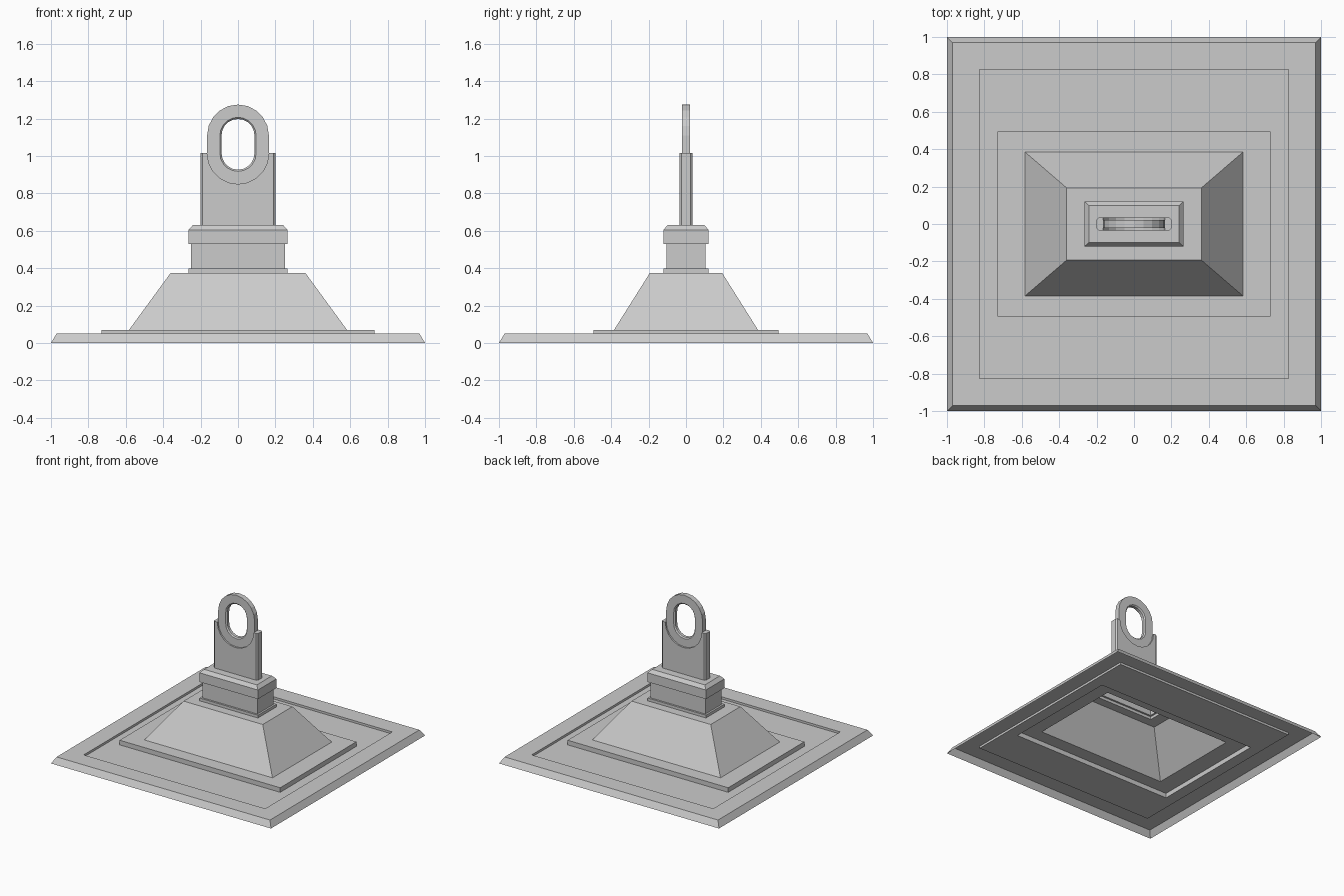
import bpy, bmesh, math

if "Cube" in bpy.data.objects:
    bpy.data.objects.remove(bpy.data.objects["Cube"])


def finish(name, bm, recalc=True):
    if recalc:
        bmesh.ops.recalc_face_normals(bm, faces=bm.faces[:])
    mesh = bpy.data.meshes.new(name)
    bm.to_mesh(mesh)
    bm.free()
    ob = bpy.data.objects.new(name, mesh)
    bpy.context.collection.objects.link(ob)
    return ob


def bridge(bm, a, b):
    n = len(a)
    for i in range(n):
        j = (i + 1) % n
        bm.faces.new((a[i], a[j], b[j], b[i]))


def rect_shell(name, levels):
    """Stack of rectangles (half x, half y, z), open below, capped on top."""
    bm = bmesh.new()
    loops = [[bm.verts.new((sx * hx, sy * hy, z))
              for sx, sy in ((-1, -1), (1, -1), (1, 1), (-1, 1))]
             for hx, hy, z in levels]
    for a, b in zip(loops, loops[1:]):
        bridge(bm, a, b)
    bm.faces.new(loops[-1])
    return finish(name, bm, recalc=False)


def arc(r, zc, start, end, n):
    return [(r * math.cos(t), zc + r * math.sin(t))
            for t in (math.radians(start + (end - start) * i / n) for i in range(n + 1))]


SEG = 10
Z_LOW, Z_HIGH, R_EYE = 1.015, 1.11, 0.165

# Hollow base: bevelled rim, sunken panel, raised step, sloped body, collared neck
rect_shell("base_and_neck", [
    (1.0, 1.0, 0.0), (0.97, 0.97, 0.05),
    (0.825, 0.825, 0.05), (0.825, 0.825, 0.032),
    (0.73, 0.495, 0.032), (0.73, 0.495, 0.07),
    (0.583, 0.385, 0.07), (0.36, 0.193, 0.375),
    (0.265, 0.12, 0.375), (0.265, 0.12, 0.398),
    (0.25, 0.105, 0.398), (0.25, 0.105, 0.53),
    (0.265, 0.12, 0.53), (0.265, 0.12, 0.605),
    (0.24, 0.098, 0.632),
])

# Upright tab with a U-shaped seat for the eye and bevelled outer edges
bm = bmesh.new()
profile = [(-0.2, 0.62), (0.2, 0.62), (0.2, Z_LOW)]
profile += arc(R_EYE, Z_LOW, 0, -180, SEG) + [(-0.2, Z_LOW)]
front = [bm.verts.new((x, -0.034, z)) for x, z in profile]
back = [bm.verts.new((x, 0.034, z)) for x, z in profile]
bm.faces.new(front)
bm.faces.new(back[::-1])
bridge(bm, front, back)
outer = [e for e in bm.edges if all(abs(v.co.x) > 0.199 for v in e.verts)
         and abs(e.verts[0].co.z - e.verts[1].co.z) > 0.1]
bmesh.ops.bevel(bm, geom=outer, offset=0.011, segments=1, affect='EDGES')
finish("upright_tab", bm)

# Oblong lifting eye with a chamfered hole
bm = bmesh.new()
section = [(R_EYE, -0.021), (R_EYE, 0.021), (0.097, 0.021),
           (0.088, 0.012), (0.088, -0.012), (0.097, -0.021)]
rings = [[bm.verts.new((x, y, z)) for x, z in
          arc(r, Z_HIGH, 0, 180, SEG) + arc(r, Z_LOW, 180, 360, SEG)]
         for r, y in section]
for a, b in zip(rings, rings[1:] + rings[:1]):
    bridge(bm, a, b)
finish("lifting_eye", bm)
